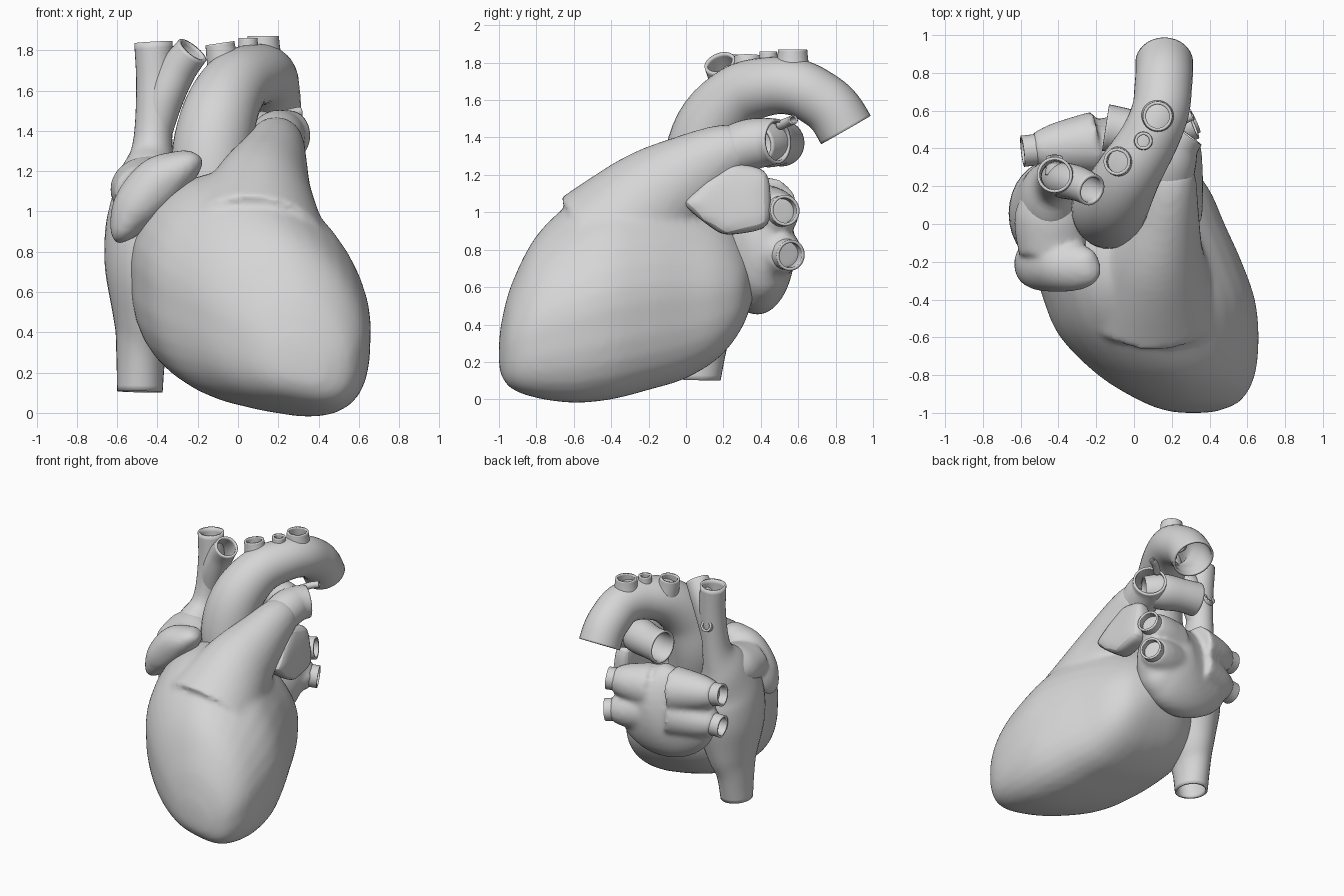
import bpy, bmesh, math
from mathutils import Vector

cube = bpy.data.objects.get("Cube")
if cube:
    bpy.data.objects.remove(cube, do_unlink=True)

grey = bpy.data.materials.new("plain grey")
grey.use_nodes = True
grey.diffuse_color = (0.67, 0.67, 0.67, 1)
grey.node_tree.nodes["Principled BSDF"].inputs["Base Color"].default_value = grey.diffuse_color
X, Y, Z = Vector((1, 0, 0)), Vector((0, 1, 0)), Vector((0, 0, 1))
SIDES, STEPS = 32, 5


def finish(name, bm):
    mesh = bpy.data.meshes.new(name)
    bm.to_mesh(mesh)
    bm.free()
    mesh.materials.append(grey)
    obj = bpy.data.objects.new(name, mesh)
    bpy.context.collection.objects.link(obj)
    for o in bpy.context.selected_objects:
        o.select_set(False)
    obj.select_set(True)
    bpy.context.view_layer.objects.active = obj
    bpy.ops.object.shade_smooth_by_angle(angle=math.radians(50))
    return obj


def spline(rows):
    """Smooth the listed stations with a Catmull-Rom curve."""
    out, n = [], len(rows)
    for i in range(n - 1):
        quad = [rows[max(i - 1, 0)], rows[i], rows[i + 1], rows[min(i + 2, n - 1)]]
        for k in range(STEPS):
            t = k / STEPS
            out.append([b + 0.5 * t * (c - a + t * (2 * a - 5 * b + 4 * c - d
                        + t * (3 * (b - c) + d - a))) for a, b, c, d in zip(*quad)])
    return out + [list(rows[-1])]


def skin(bm, rings, caps):
    """Bridge rings of points into a surface."""
    loops = [[bm.verts.new(p) for p in ring] for ring in rings]
    for a, b in zip(loops, loops[1:]):
        for j in range(SIDES):
            k = (j + 1) % SIDES
            bm.faces.new((a[j], a[k], b[k], b[j]))
    if caps:
        bm.faces.new(loops[0][::-1])
        bm.faces.new(loops[-1])


def sweep(bm, stations, ref=X, caps=True):
    """Stations are x, y, z, radius along ref, radius across it."""
    rows = spline(stations)
    pts = [Vector(r[:3]) for r in rows]
    rings = []
    for i, r in enumerate(rows):
        t = (pts[min(i + 1, len(pts) - 1)] - pts[max(i - 1, 0)]).normalized()
        u = (ref - t * ref.dot(t)).normalized()
        v = t.cross(u)
        angles = [math.tau * j / SIDES for j in range(SIDES)]
        rings.append([pts[i] + u * max(r[3], .004) * math.cos(a)
                      + v * max(r[4], .004) * math.sin(a) for a in angles])
    skin(bm, rings, caps)


def add_wall(obj, thickness=0.016):
    mod = obj.modifiers.new("wall", 'SOLIDIFY')
    mod.thickness, mod.offset = thickness, -1


def vessel(name, stations, ref=X, wall=0.016):
    """Open round tube with a wall; stations are x, y, z, radius."""
    bm = bmesh.new()
    sweep(bm, [(*s, s[3]) for s in stations], ref, False)
    add_wall(finish(name, bm), wall)


def blend(obj, size, rounds):
    """Fuse overlapping shells into one soft surface."""
    mod = obj.modifiers.new("fuse", 'REMESH')
    mod.mode, mod.voxel_size, mod.use_smooth_shade = 'VOXEL', size, True
    mod = obj.modifiers.new("soften", 'SMOOTH')
    mod.factor, mod.iterations = 0.5, rounds


# Ventricles: y, x min, x max, z min, z max of upright sections
sections = [(-1, .26, .37, .19, .3), (-.985, .16, .46, .13, .42), (-.93, .02, .57, .07, .62),
            (-.8, -.19, .64, .03, .87), (-.6, -.39, .66, .01, 1.06), (-.4, -.48, .64, .03, 1.17),
            (-.2, -.53, .57, .08, 1.19), (0, -.52, .48, .14, 1.15), (.18, -.43, .4, .25, 1.04),
            (.3, -.26, .3, .4, .88), (.36, -.08, .15, .55, .75)]
bm = bmesh.new()
rings = []
for y, x0, x1, z0, z1 in spline(sections):
    ring = []
    for j in range(SIDES):
        a = -math.tau * j / SIDES
        c, s = math.cos(a), math.sin(a)
        power = 1.1 if s > 0 else .68   # rounded above, fuller below
        dx = math.copysign(abs(c) ** power, c) * (x1 - x0) / 2
        dz = math.copysign(abs(s) ** power, s) * (z1 - z0) / 2
        ring.append(((x0 + x1) / 2 + dx, y, (z0 + z1) / 2 + dz - .2 * dx))
    rings.append(ring)
skin(bm, rings, True)
# Outflow trunk rising from the ventricles
sweep(bm, [(.08, -.42, .82, .38, .36), (.11, -.17, 1.06, .27, .29), (.16, .05, 1.22, .19, .215),
           (.185, .2, 1.31, .15, .165), (.19, .3, 1.345, .13, .13)])
blend(finish("ventricles", bm), .022, 8)

# Lung arteries, one to each side
vessel("left_lung_artery", [(.17, .16, 1.29, .13), (.19, .32, 1.355, .138),
                            (.215, .42, 1.375, .13), (.262, .49, 1.38, .12)], Z)
vessel("right_lung_artery", [(.22, .37, 1.36, .11), (.1, .44, 1.37, .13),
                             (-.04, .49, 1.37, .12), (-.15, .51, 1.37, .125)], Z)
vessel("arch_ligament", [(.2, .5, 1.465, .025), (.26, .55, 1.485, .025), (.31, .575, 1.495, .025)], Z, .008)

# Aorta with three short arch branches
vessel("aorta", [(-.08, .04, .9, .17), (-.13, .07, 1.2, .2), (-.1, .13, 1.45, .19),
                 (-.02, .28, 1.62, .17), (.08, .45, 1.675, .155), (.14, .6, 1.665, .152),
                 (.155, .73, 1.595, .152), (.16, .8, 1.53, .152), (.16, .855, 1.44, .153)])
for name, x, y, r, lean, top in (("first", -.09, .33, .072, -.04, 1.835),
                                 ("middle", .05, .44, .047, 0, 1.86),
                                 ("last", .125, .57, .078, 0, 1.87)):
    vessel(name + "_arch_branch", [(x - lean, y, 1.68, r * 1.4), (x - lean * .3, y, top - .07, r * 1.1),
                                   (x, y, top, r)])

# Great veins running through the right atrium
bm = bmesh.new()
sweep(bm, [(-.487, .06, .105, .113, .125), (-.48, .065, .3, .125, .16), (-.455, .065, .45, .165, .215),
           (-.43, .055, .7, .23, .28), (-.43, .07, .95, .225, .27), (-.44, .15, 1.15, .16, .2),
           (-.425, .22, 1.32, .1, .115), (-.41, .25, 1.6, .095, .095),
           (-.42, .26, 1.84, .095, .095)], X, False)
add_wall(finish("right_atrium_and_great_veins", bm))
vessel("upper_vein_branch", [(-.42, .24, 1.35, .08), (-.37, .23, 1.55, .095),
                             (-.3, .215, 1.7, .092), (-.225, .18, 1.8, .085)], Y)
vessel("rear_vein_branch", [(-.42, .26, 1.54, .05), (-.42, .32, 1.54, .045), (-.42, .35, 1.55, .045)])

# Right auricle, folded over the front
bm = bmesh.new()
sweep(bm, [(-.6, -.22, .84, .01, .01), (-.58, -.22, .89, .09, .06), (-.51, -.21, 1.01, .14, .12),
           (-.39, -.22, 1.14, .14, .135), (-.28, -.23, 1.215, .12, .095),
           (-.215, -.24, 1.26, .08, .055), (-.195, -.24, 1.28, .02, .02)], Y)
sweep(bm, [(-.42, .24, 1.2, .09, .09), (-.44, .06, 1.12, .19, .16), (-.43, -.15, 1.1, .18, .14)])
blend(finish("right_auricle", bm), .018, 6)

# Left atrium pillow with its four lung veins fused in
bm = bmesh.new()
sweep(bm, [(-.5, .385, .935, .14, .06), (-.42, .39, .93, .23, .1), (-.25, .39, .85, .33, .15),
           (-.08, .38, .81, .36, .2), (.06, .39, .83, .32, .19), (.16, .42, .86, .24, .14),
           (.23, .46, .88, .15, .07), (.25, .48, .88, .08, .03)], Z)
for side, x0, x1, y0, heights, ends in (("left", .03, .315, .42, (1.01, .77), (.53, .56)),
                                        ("right", -.2, -.59, .43, (1.06, .81), (.385, .385))):
    for level, z, y1 in zip(("upper", "lower"), heights, ends):
        start = Vector((x0, y0, z * .75 + .9 * .25))
        tip = Vector((x1, y1, z))
        path = [start.lerp(tip, f) for f in (0, .55, .85, 1)]
        sweep(bm, [(*p, r, r) for p, r in zip(path, (.17, .13, .088))], Z)
        vessel(f"{side}_{level}_lung_vein", [(*p, r) for p, r in zip(path[1:], (.09, .083, .083))], Z)
blend(finish("left_atrium", bm), .018, 8)

# Left auricle, a flat ear on the side
outline = [(-.03, 1.05), (.1, 1.16), (.24, 1.27), (.45, 1.23), (.46, .91), (.2, .87), (.09, .95)]
bm = bmesh.new()
inner = [bm.verts.new((.2, y, z)) for y, z in outline]
outer = [bm.verts.new((.375 - .25 * max(z - 1.05, 0), y, z)) for y, z in outline]
bm.faces.new(inner[::-1])
bm.faces.new(outer)
for i in range(len(outline)):
    k = (i + 1) % len(outline)
    bm.faces.new((inner[i], inner[k], outer[k], outer[i]))
crease = bm.edges.layers.float.new("crease_edge")
for e in bm.edges:
    e[crease] = .3
ear = finish("left_auricle", bm)
mod = ear.modifiers.new("round", 'SUBSURF')
mod.levels = mod.render_levels = 3
for p in ear.data.polygons:
    p.use_smooth = True
